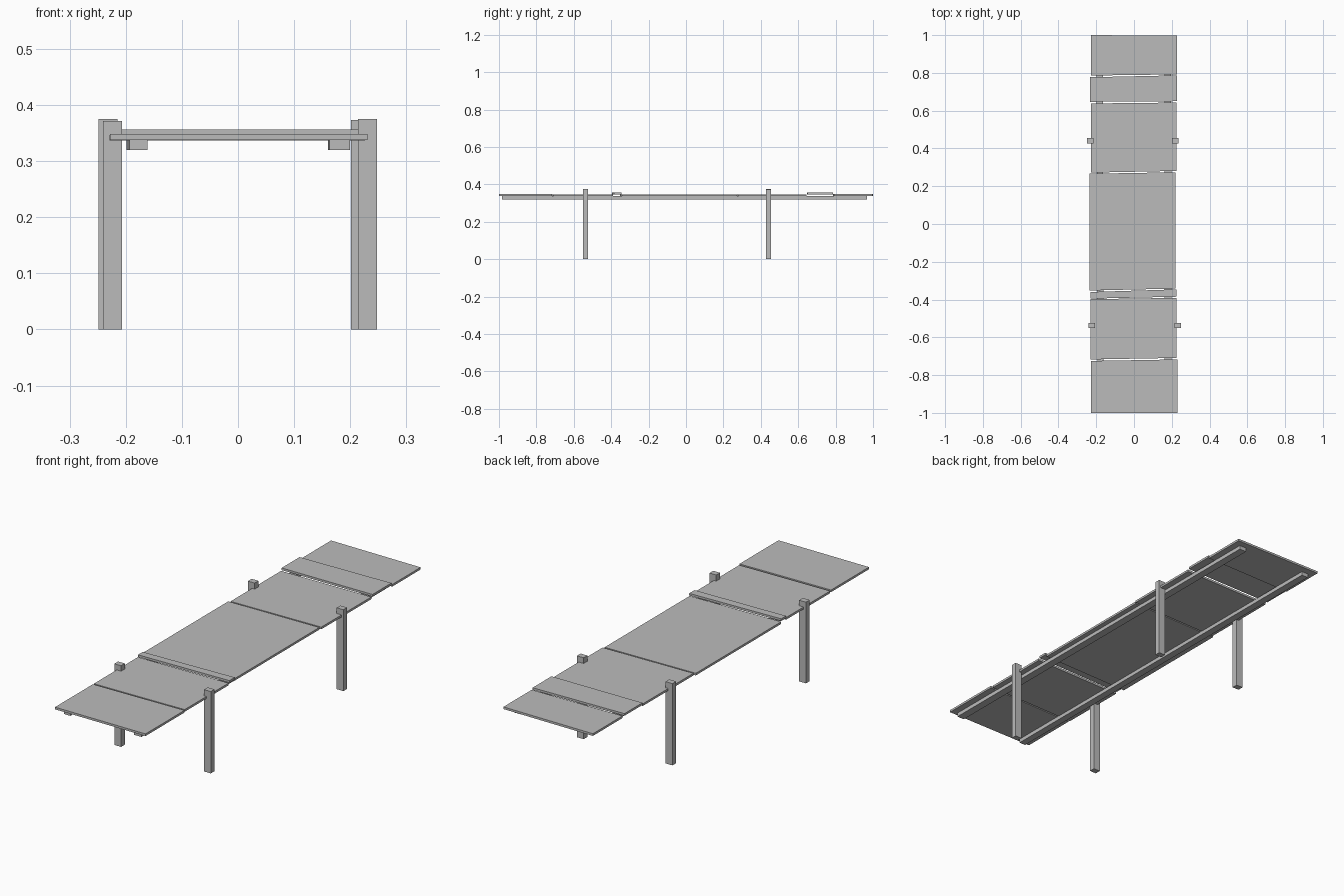
import bpy, bmesh

cube = bpy.data.objects.get("Cube")
if cube:
    bpy.data.objects.remove(cube, do_unlink=True)

grey = bpy.data.materials.new("weathered grey")
grey.use_nodes = True
grey.diffuse_color = (0.5, 0.5, 0.5, 1)
grey.node_tree.nodes["Principled BSDF"].inputs["Base Color"].default_value = (0.5, 0.5, 0.5, 1)


def prism(name, outline, bottom, top):
    """Extrude a flat outline of (x, y) points from bottom to top."""
    bm = bmesh.new()
    face = bm.faces.new([bm.verts.new((x, y, bottom)) for x, y in outline])
    extruded = bmesh.ops.extrude_face_region(bm, geom=[face])["geom"]
    verts = [v for v in extruded if isinstance(v, bmesh.types.BMVert)]
    bmesh.ops.translate(bm, verts=verts, vec=(0, 0, top - bottom))
    bmesh.ops.recalc_face_normals(bm, faces=bm.faces[:])
    mesh = bpy.data.meshes.new(name)
    bm.to_mesh(mesh)
    bm.free()
    mesh.materials.append(grey)
    bpy.context.collection.objects.link(bpy.data.objects.new(name, mesh))


# Deck planks: x range, front y (right, left), back y (right, left), underside
planks = [
    ("front_plank", -0.228, 0.231, (-1.0, -1.0), (-0.725, -0.717), 0.338),
    ("front_leg_plank", -0.229, 0.226, (-0.717, -0.709), (-0.398, -0.391), 0.337),
    ("front_raised_plank", -0.231, 0.226, (-0.395, -0.385), (-0.36, -0.346), 0.346),
    ("middle_plank", -0.236, 0.221, (-0.352, -0.342), (0.266, 0.274), 0.337),
    ("back_leg_plank", -0.228, 0.226, (0.272, 0.281), (0.638, 0.643), 0.337),
    ("back_raised_plank", -0.232, 0.227, (0.647, 0.65), (0.777, 0.787), 0.346),
    ("back_plank", -0.228, 0.228, (0.786, 0.792), (1.0, 0.997), 0.338),
]
for name, x0, x1, front, back, z in planks:
    prism(name, [(x0, front[0]), (x1, front[1]), (x1, back[1]), (x0, back[0])], z, z + 0.01)

# Long rails under the deck, slightly out of parallel
for name, front, back in [("right_rail", (-0.193, -0.161), (-0.199, -0.165)),
                          ("left_rail", (0.163, 0.2), (0.16, 0.196))]:
    prism(name, [(front[0], -0.985), (front[1], -0.985), (back[1], 0.967), (back[0], 0.967)],
          0.32, 0.338)

# Legs standing beside the deck
for name, x, y, height in [("front_right_leg", -0.224, -0.538, 0.372),
                           ("front_left_leg", 0.231, -0.538, 0.375),
                           ("back_right_leg", -0.232, 0.441, 0.375),
                           ("back_left_leg", 0.218, 0.441, 0.373)]:
    w, d = 0.017, 0.0135
    prism(name, [(x - w, y - d), (x + w, y - d), (x + w, y + d), (x - w, y + d)], 0, height)
